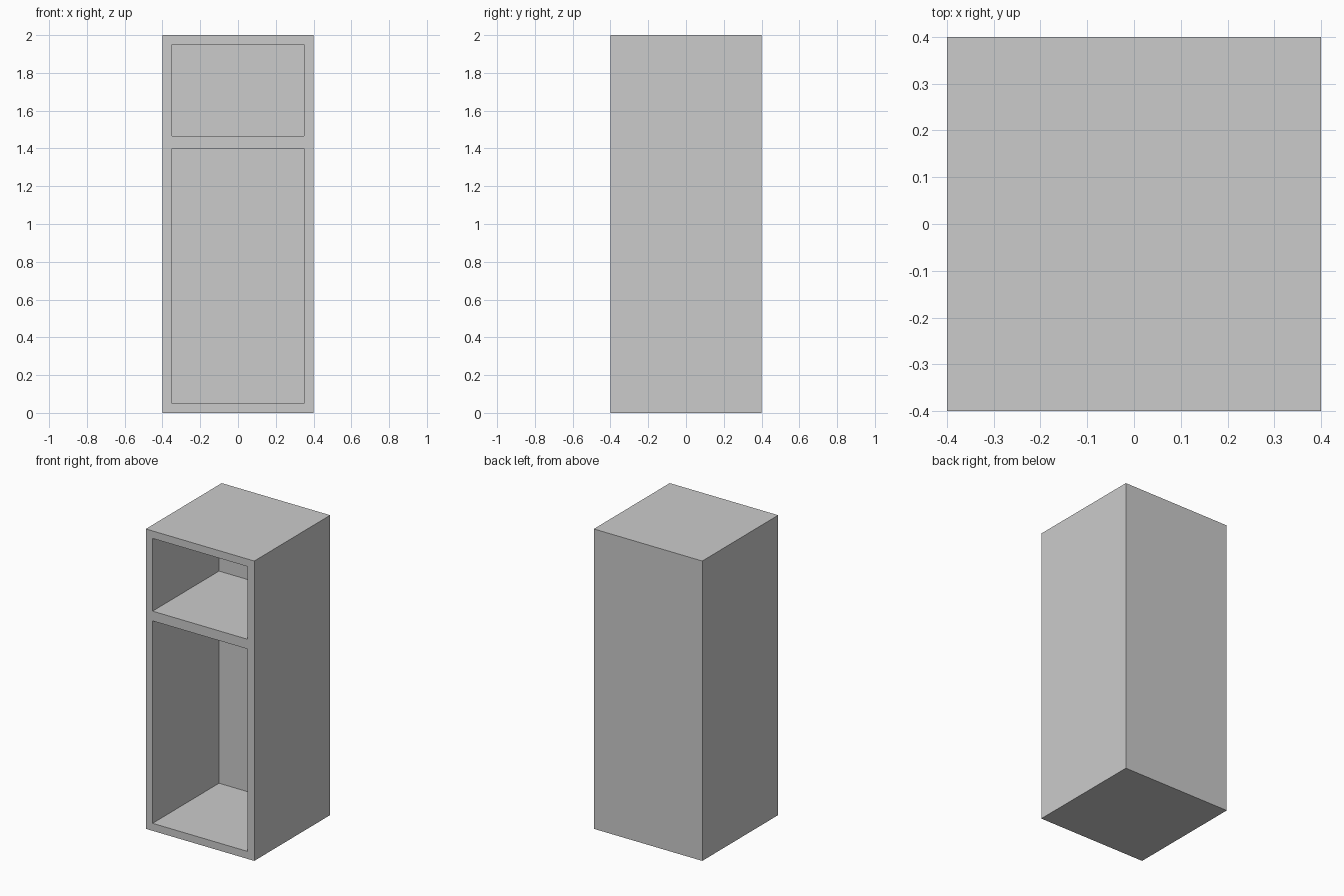
import bpy

if "Cube" in bpy.data.objects:
    bpy.data.objects.remove(bpy.data.objects["Cube"])


def box(name, lo, hi):
    """Axis-aligned box between two corners."""
    size = [b - a for a, b in zip(lo, hi)]
    centre = [(a + b) / 2 for a, b in zip(lo, hi)]
    bpy.ops.mesh.primitive_cube_add(size=1, location=centre)
    obj = bpy.context.object
    obj.name = name
    obj.scale = size
    bpy.ops.object.transform_apply(location=True, rotation=False, scale=True)
    return obj


# Outer cabinet body
cabinet = box("cabinet", (-0.4, -0.4, 0), (0.4, 0.4, 2))

# Two open compartments, hollowed from the front
compartments = {"lower_compartment": (0.05, 1.40), "upper_compartment": (1.465, 1.95)}
for name, (z0, z1) in compartments.items():
    cutter = box(name + "_cutter", (-0.35, -0.5, z0), (0.35, 0.30, z1))
    mod = cabinet.modifiers.new(name, 'BOOLEAN')
    mod.operation = 'DIFFERENCE'
    mod.solver = 'EXACT'
    mod.object = cutter
    bpy.context.view_layer.objects.active = cabinet
    bpy.ops.object.modifier_apply(modifier=name)
    bpy.data.objects.remove(cutter, do_unlink=True)
